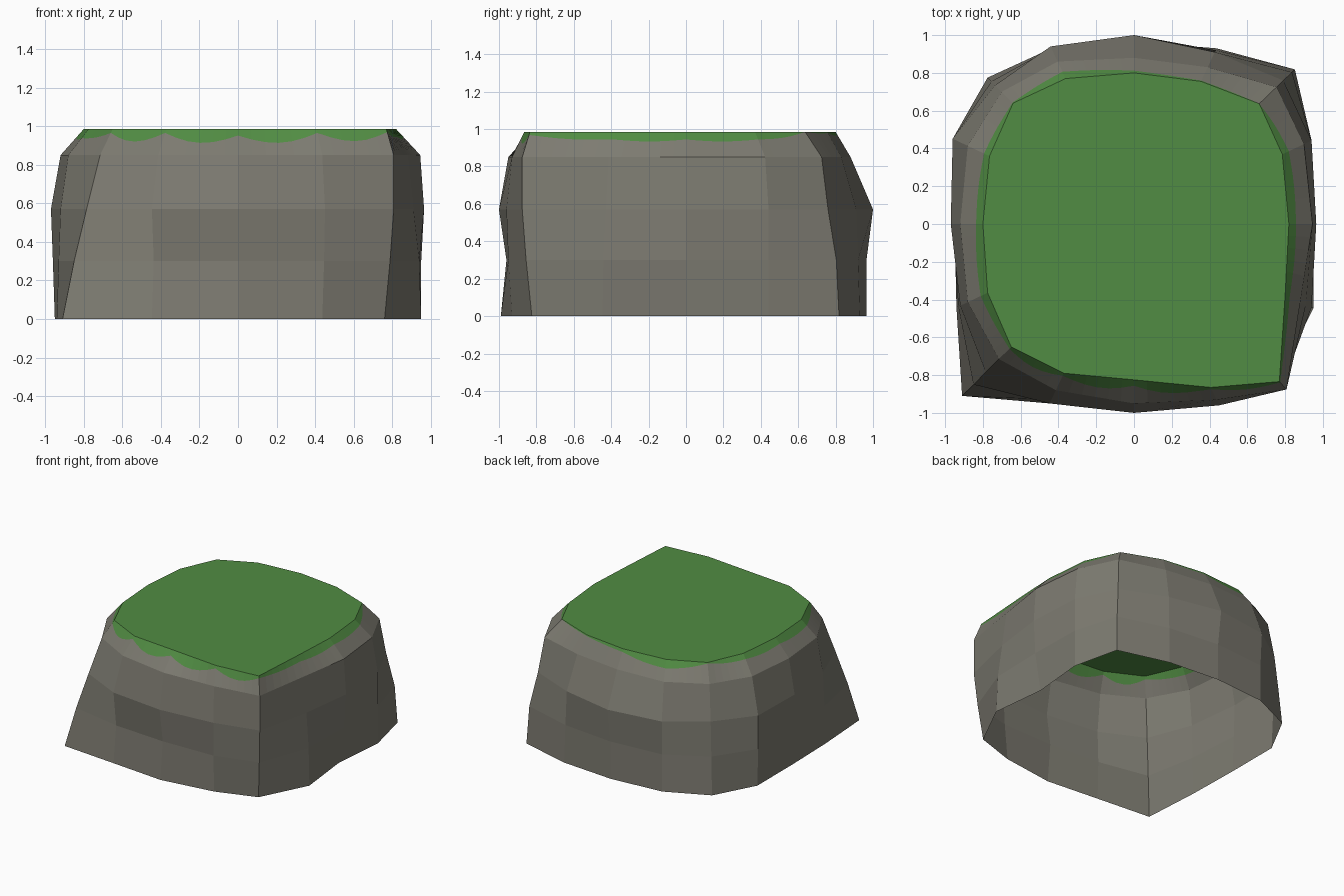
import bpy, bmesh, math
from mathutils import Vector

if "Cube" in bpy.data.objects:
    bpy.data.objects.remove(bpy.data.objects["Cube"])

T = 0.47
# Sixteen directions around a square, starting at +x and going anticlockwise
DIRS = [(1, 0), (1, T), (1.02, 0.98), (T, 1), (0, 1), (-T, 1), (-1, 1), (-1, T),
        (-1, 0), (-1, -T), (-1, -1), (-T, -1), (0, -1), (T, -1), (0.95, -1.03), (1, -T)]
N = len(DIRS)

# Height of each ring and its reach along every direction
RINGS = {
    0.0:   (.90, .94, .835, .93, .965, .93, .775, .95, .95, .94, .91, .95, .99, .93, .80, .95),
    0.30:  (.95, .94, .82, .92, .965, .93, .755, .96, .96, .93, .85, .93, .96, .95, .83, .94),
    0.57:  (.965, .94, .775, .91, 1.0, .94, .735, .96, .97, .92, .785, .95, 1.0, .96, .85, .91),
    0.85:  (.945, .90, .74, .83, .88, .86, .70, .88, .92, .88, .715, .88, .95, .93, .85, .88),
    0.985: (.82, .785, .65, .755, .80, .77, .64, .765, .80, .775, .65, .79, .825, .865, .81, .80),
}
# How far the grass hangs over the top bevel at each direction
HANG = (.3, .3, 0, .05, .15, .4, .05, .25, .3, .35, .15, .15, .25, .15, .12, .3)
STEPS = 6


def ring(z):
    return [Vector((dx * r, dy * r, z)) for (dx, dy), r in zip(DIRS, RINGS[z])]


def fine(points):
    """Divide each ring edge into short straight steps."""
    return [points[i].lerp(points[(i + 1) % N], j / STEPS)
            for i in range(N) for j in range(STEPS)]


def shell(name, loops, colour, cap=False):
    """Skin stacked loops with quads, optionally closing the top."""
    bm = bmesh.new()
    rows = [[bm.verts.new(p) for p in loop] for loop in loops]
    for low, high in zip(rows, rows[1:]):
        n = len(low)
        for i in range(n):
            k = (i + 1) % n
            bm.faces.new((low[i], low[k], high[k], high[i]))
    if cap:
        bm.faces.new(rows[-1])
    bmesh.ops.remove_doubles(bm, verts=bm.verts, dist=0.0002)
    mesh = bpy.data.meshes.new(name)
    bm.to_mesh(mesh)
    bm.free()
    mesh.materials.append(colour)
    obj = bpy.data.objects.new(name, mesh)
    bpy.context.collection.objects.link(obj)
    return obj


def material(name, rgb):
    m = bpy.data.materials.new(name)
    m.diffuse_color = (*rgb, 1)
    m.use_nodes = True
    m.node_tree.nodes["Principled BSDF"].inputs["Base Color"].default_value = m.diffuse_color
    return m


stone = material("stone_grey", (0.205, 0.198, 0.165))
grass = material("grass_green", (0.082, 0.262, 0.056))

# Wavy lower edge of the grass, lying on the top bevel
shoulder, rim = fine(ring(0.85)), fine(ring(0.985))
edge = []
for n, (a, b) in enumerate(zip(rim, shoulder)):
    i, t = n // STEPS, (n % STEPS) / STEPS
    sway = 0.33 if i in (10, 11, 12, 13) else 0.08
    if i in (2, 3):
        sway = 0.03
    f = HANG[i] * (1 - t) + HANG[(i + 1) % N] * t + sway * math.sin(math.pi * t)
    edge.append(a.lerp(b, f))

# Rock wall, open underneath
shell("rock_wall", [ring(0.0), ring(0.30), ring(0.57), ring(0.85)], stone)
# Bare stone bevel below the grass
shell("rock_shoulder", [shoulder, edge], stone)
# Flat grass top with its drooping border
shell("grass_cap", [edge, rim], grass, cap=True)
